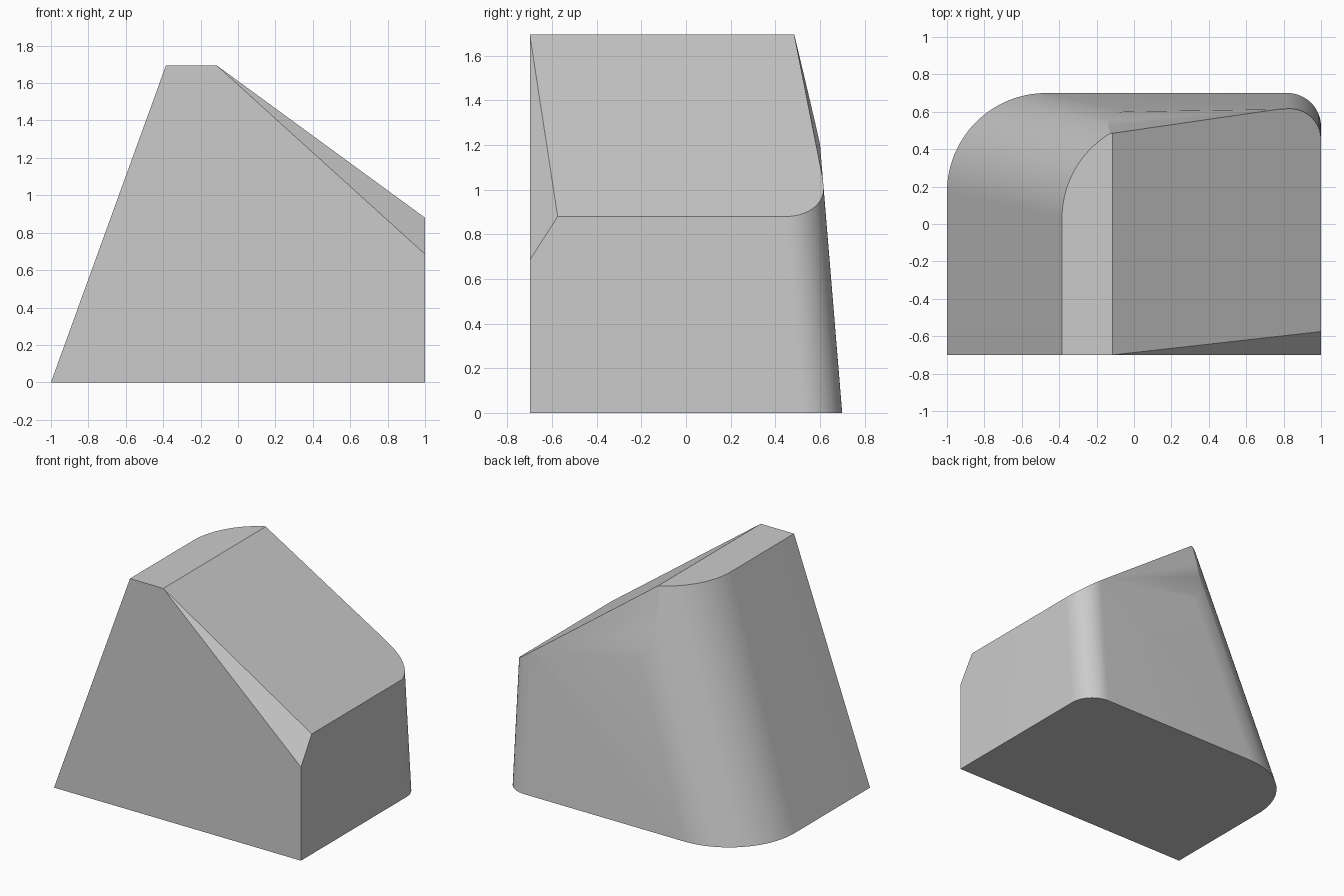
import bpy, bmesh, math
from mathutils import Vector

cube = bpy.data.objects.get("Cube")
if cube:
    bpy.data.objects.remove(cube, do_unlink=True)

HEIGHT = 1.695
LEAN_X, LEAN_Y = 0.615, -0.14      # lean of the sloping side and the back
grey = bpy.data.materials.new("plain_grey")
grey.use_nodes = True
colour = (0.6, 0.6, 0.6, 1)
grey.diffuse_color = colour
grey.node_tree.nodes["Principled BSDF"].inputs["Base Color"].default_value = colour


def corner(cx, cy, radius, start, steps, lean):
    """Quarter round, each point paired with its lean toward the top."""
    pts = []
    for i in range(steps + 1):
        a = start + math.pi / 2 * i / steps
        pts.append((cx + radius * math.cos(a), cy + radius * math.sin(a), lean))
    return pts


def slice_off(bm, point, normal):
    """Cut away everything beyond a plane and close the opening."""
    geom = bm.verts[:] + bm.edges[:] + bm.faces[:]
    bmesh.ops.bisect_plane(bm, geom=geom, dist=1e-5, plane_co=point,
                           plane_no=normal, clear_outer=True)
    rim = [e for e in bm.edges if e.is_boundary]
    bmesh.ops.holes_fill(bm, edges=rim, sides=0)


def plane_through(a, b, c, outward):
    a, b, c = Vector(a), Vector(b), Vector(c)
    n = (b - a).cross(c - a).normalized()
    return a, n if n.dot(Vector(outward)) > 0 else -n


# Footprint with two rounded back corners, lofted to the leaning top
outline = [(-1, -0.7, (LEAN_X, 0)), (1, -0.7, (0, 0))]
outline += corner(0.82, 0.52, 0.18, 0, 16, (0, LEAN_Y))
outline += corner(-0.47, 0.17, 0.53, math.pi / 2, 32, (LEAN_X, LEAN_Y))
bm = bmesh.new()
low = [bm.verts.new((x, y, 0)) for x, y, _ in outline]
high = [bm.verts.new((x + d[0], y + d[1], HEIGHT)) for x, y, d in outline]
bm.faces.new(low[::-1])
bm.faces.new(high)
for i in range(len(low)):
    j = (i + 1) % len(low)
    bm.faces.new((low[i], low[j], high[j], high[i]))

# Long slope, then the bevels along its front and back edges
ridge_x = -0.115
slice_off(bm, *plane_through((ridge_x, -0.7, HEIGHT), (ridge_x, 0.5, HEIGHT),
                             (1, 0, 0.88), (0, 0, 1)))
slice_off(bm, *plane_through((ridge_x, -0.7, HEIGHT), (1, -0.575, 0.88),
                             (1, -0.7, 0.685), (0, -1, 0)))
slice_off(bm, *plane_through((ridge_x, 0.485, HEIGHT), (-0.03, 0.6, 1.2),
                             (0.8, 0.618, 1.025), (0, 1, 0)))
bmesh.ops.recalc_face_normals(bm, faces=bm.faces[:])

mesh = bpy.data.meshes.new("wedge_body")
bm.to_mesh(mesh)
bm.free()
mesh.materials.append(grey)
body = bpy.data.objects.new("wedge_body", mesh)
bpy.context.collection.objects.link(body)
bpy.context.view_layer.objects.active = body
body.select_set(True)
bpy.ops.object.shade_smooth_by_angle(angle=math.radians(20))
